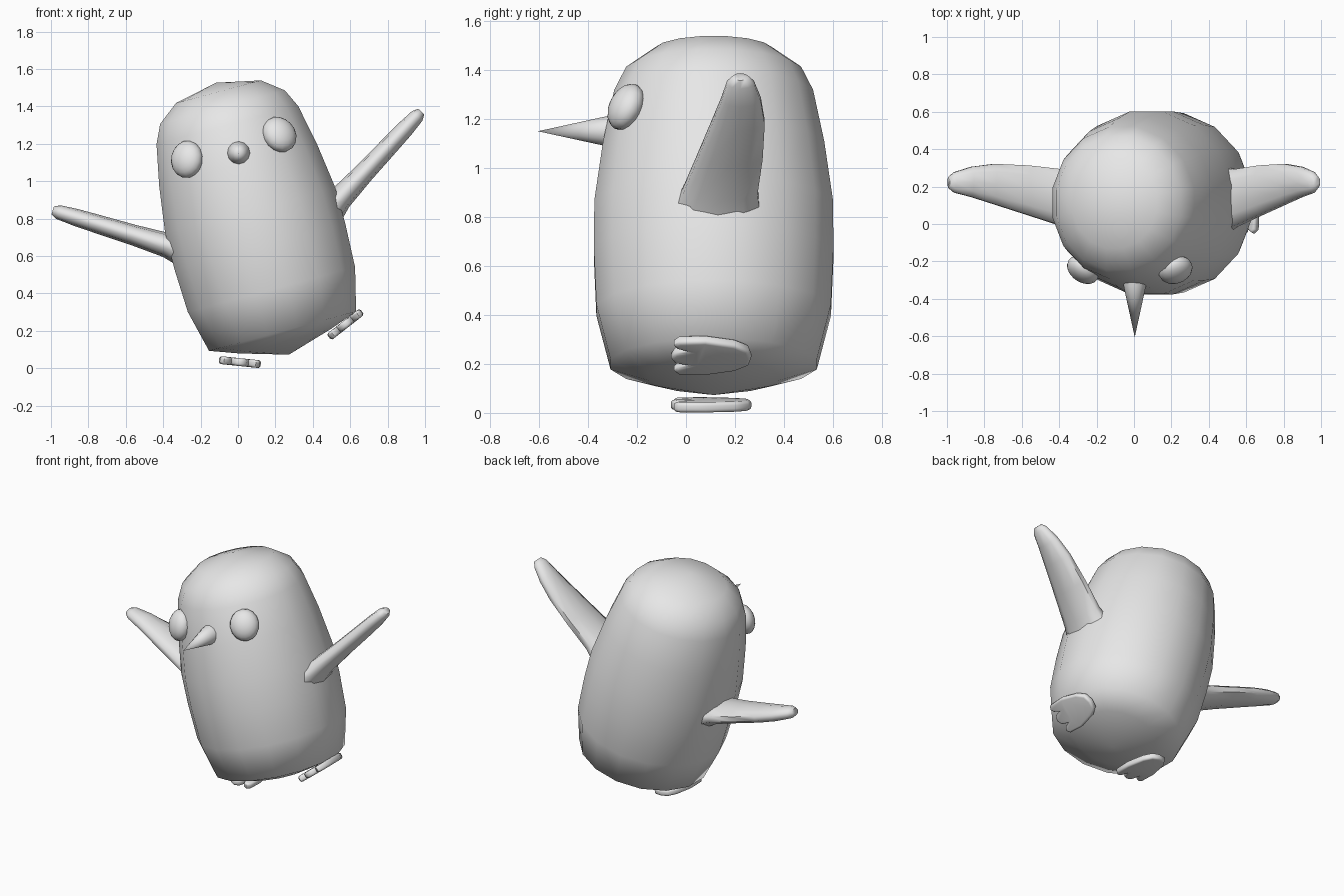
import bpy, bmesh
from math import sin, cos, pi, radians
from mathutils import Vector, Matrix

cube = bpy.data.objects.get("Cube")
if cube:
    bpy.data.objects.remove(cube, do_unlink=True)

grey = bpy.data.materials.new("plain_grey")
grey.use_nodes = True
GREY = (0.8, 0.8, 0.8, 1)
grey.diffuse_color = GREY
grey.node_tree.nodes["Principled BSDF"].inputs["Base Color"].default_value = GREY

# Everything is built upright and symmetric, then leaned over sideways
LEAN = Matrix.Translation((0.272, 0, 0.073)) @ Matrix.Rotation(radians(-15), 4, 'Y')
MID_Y = 0.113


def finish(name, bm, place=Matrix.Identity(4), angle=60):
    bmesh.ops.transform(bm, matrix=LEAN @ place, verts=bm.verts)
    bmesh.ops.recalc_face_normals(bm, faces=bm.faces)
    mesh = bpy.data.meshes.new(name)
    bm.to_mesh(mesh)
    bm.free()
    mesh.materials.append(grey)
    obj = bpy.data.objects.new(name, mesh)
    bpy.context.collection.objects.link(obj)
    bpy.ops.object.select_all(action='DESELECT')
    obj.select_set(True)
    bpy.context.view_layer.objects.active = obj
    bpy.ops.object.shade_smooth_by_angle(angle=radians(angle))
    return obj


def loft(name, rings, sides):
    """Skin elliptical rings given as (centre, half axis, half axis)."""
    bm = bmesh.new()
    loops = []
    for c, a, b in rings:
        turns = [2 * pi * (i + 0.5) / sides for i in range(sides)]
        loops.append([bm.verts.new(c + a * cos(t) + b * sin(t)) for t in turns])
    for low, high in zip(loops, loops[1:]):
        for i in range(sides):
            j = (i + 1) % sides
            bm.faces.new((low[i], low[j], high[j], high[i]))
    for cap in (loops[0], loops[-1]):
        bmesh.ops.pointmerge(bm, verts=cap, merge_co=sum((v.co for v in cap), Vector()) / sides) \
            if (cap[0].co - cap[sides // 2].co).length < 0.03 else bm.faces.new(cap)
    return finish(name, bm)


# Body: (height, radius) from the pointed underside to the crown
profile = [(0, 0.01), (0.075, 0.26), (0.13, 0.415), (0.36, 0.472), (0.6, 0.482), (0.8, 0.48),
           (1.05, 0.445), (1.27, 0.4), (1.37, 0.352), (1.455, 0.24), (1.505, 0.01)]
loft("body", [(Vector((0, MID_Y, z)), Vector((r, 0, 0)), Vector((0, r * 1.035, 0)))
              for z, r in profile], 16)

# Wings: (fraction along, front y, back y, half thickness)
sections = [(-0.15, -0.06, 0.31, 0.09), (0, -0.02, 0.3, 0.066), (0.3, 0.04, 0.32, 0.055),
            (0.6, 0.1, 0.327, 0.05), (0.8, 0.14, 0.31, 0.046), (0.95, 0.165, 0.28, 0.038),
            (1.0, 0.19, 0.255, 0.022)]
for side, label in ((1, "left"), (-1, "right")):
    root, tip = Vector((side * 0.48, 0, 0.735)), Vector((side * 1.02, 0, 1.072))
    along = (tip - root).normalized()
    across = Vector((-along.z, 0, along.x))
    rings = []
    for f, y0, y1, t in sections:
        centre = root.lerp(tip, f) if f >= 0 else root + (tip - root) * f
        centre.y = (y0 + y1) / 2
        rings.append((centre, Vector((0, (y1 - y0) / 2, 0)), across * t))
    loft(label + "_wing", rings, 10)

# Eyes: flattened balls facing outward from the head
for side, label in ((1, "left"), (-1, "right")):
    bm = bmesh.new()
    bmesh.ops.create_uvsphere(bm, u_segments=16, v_segments=10, radius=1)
    facing = Vector((side * 0.45, -0.8, 0.35)).to_track_quat('Z', 'Y').to_matrix().to_4x4()
    place = (Matrix.Translation((side * 0.256, -0.245, 1.15)) @ facing
             @ Matrix.Diagonal((0.093, 0.102, 0.064, 1)))
    finish(label + "_eye", bm, place)

# Beak: a long cone
loft("beak", [(Vector((0.02, y, 1.11)), Vector((r, 0, 0)), Vector((0, 0, r)))
              for y, r in ((-0.28, 0.068), (-0.33, 0.06), (-0.605, 0.003))], 12)

# Feet: a webbed outline with three toes, thickened and rounded
half = [(0.05, 0.255), (0.085, 0.2), (0.112, 0.08), (0.108, -0.03), (0.085, -0.05),
        (0.06, -0.035), (0.046, 0.0), (0.034, -0.045)]
outline = [(0, 0.267)] + half + [(0, -0.062)] + [(-x, y) for x, y in reversed(half)]
for label, x, z, tilt in (("left", 0.334, 0.078, -23), ("right", -0.263, 0.029, 21)):
    bm = bmesh.new()
    sole = bm.faces.new([bm.verts.new((px, py, -0.021)) for px, py in outline])
    raised = bmesh.ops.extrude_face_region(bm, geom=[sole], use_keep_orig=True)
    top = [v for v in raised["geom"] if isinstance(v, bmesh.types.BMVert)]
    bmesh.ops.translate(bm, verts=top, vec=(0, 0, 0.042))
    rims = [e for e in bm.edges if abs(e.verts[0].co.z - e.verts[1].co.z) < 0.001]
    bmesh.ops.bevel(bm, geom=rims, offset=0.014, segments=3, profile=0.5, affect='EDGES')
    place = Matrix.Translation((x, 0, z)) @ Matrix.Rotation(radians(tilt), 4, 'Y')
    finish(label + "_foot", bm, place)
